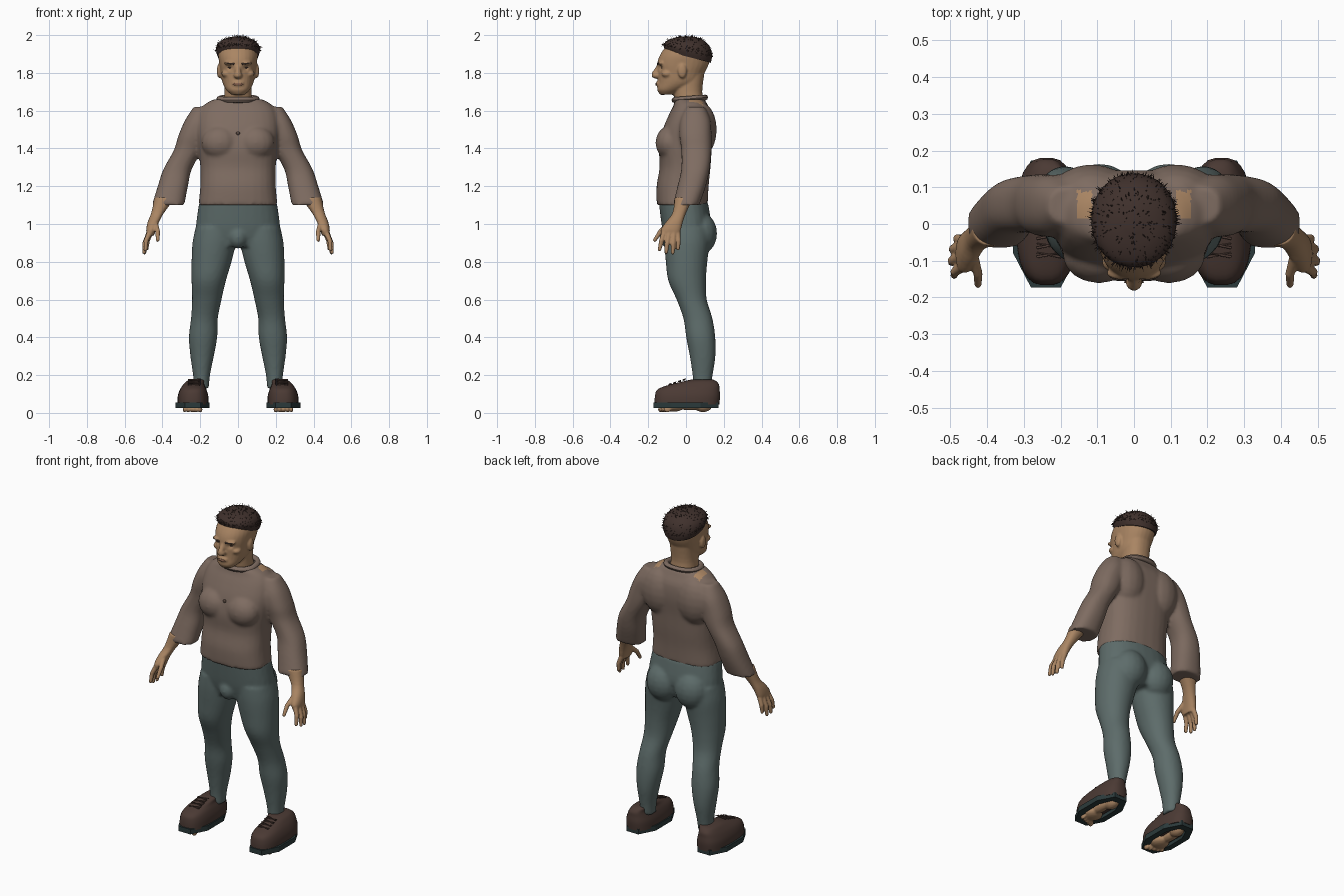
import bpy, bmesh, math, random
from mathutils import Matrix, Vector

random.seed(4)
cube = bpy.data.objects.get("Cube")
if cube:
    bpy.data.objects.remove(cube)


def material(name, r, g, b):
    mat = bpy.data.materials.new(name)
    mat.use_nodes = True
    mat.diffuse_color = (r, g, b, 1)
    for node in mat.node_tree.nodes:
        if node.type == 'BSDF_PRINCIPLED':
            node.inputs["Base Color"].default_value = (r, g, b, 1)
            node.inputs["Roughness"].default_value = .8
    return mat


SKIN = material("skin", .4, .235, .125)
LIP = material("lip", .24, .12, .075)
SHIRT = material("brown shirt", .21, .15, .12)
TRIM = material("dark brown trim", .1, .065, .05)
TROUSERS = material("grey green trousers", .11, .15, .145)
LEATHER = material("shoe leather", .07, .042, .034)
RUBBER = material("dark sole", .024, .042, .043)
HAIR = material("dark hair", .05, .03, .025)


def smooth_rows(rows, steps=4):
    """Interpolate cross-sections with a smooth spline."""
    rows = [Vector(r) for r in rows]
    padded = [rows[0]] + rows + [rows[-1]]
    out = []
    for p, a, b, n in zip(padded, rows, rows[1:], padded[3:]):
        for i in range(steps):
            t = i / steps
            out.append(((a * 2) + (b - p) * t + (p * 2 - a * 5 + b * 4 - n) * t * t
                        + (a * 3 - p - b * 3 + n) * t ** 3) / 2)
    return out + [rows[-1]]


def loft(bm, rows, side=1, sides=28, power=2.3, lean=0, capped=True):
    """Skin level rings given as centre x, y, z and the two half widths."""
    def bend(v):
        return math.copysign(abs(v) ** (2 / power), v)
    rings = []
    for x, y, z, a, b in rows:
        ring = []
        for i in range(sides):
            t = math.tau * (i + .5) / sides
            dy = b * bend(math.sin(t))
            ring.append(bm.verts.new((side * x + a * bend(math.cos(t)), y + dy, z + lean * dy)))
        rings.append(ring)
    for low, high in zip(rings, rings[1:]):
        for i in range(sides):
            j = (i + 1) % sides
            bm.faces.new((low[i], low[j], high[j], high[i]))
    if capped:
        bm.faces.new(rings[0])
        bm.faces.new(rings[-1])


def ball(bm, centre, radii, side=1):
    c = Vector(centre)
    c.x *= side
    bmesh.ops.create_uvsphere(bm, u_segments=16, v_segments=10, radius=1,
                              matrix=Matrix.Translation(c) @ Matrix.Diagonal((*radii, 1)))


def rod(bm, start, end, r1, r2, side=1, segments=10):
    a, b = Vector(start), Vector(end)
    a.x *= side
    b.x *= side
    turn = (b - a).to_track_quat('Z', 'Y').to_matrix().to_4x4()
    bmesh.ops.create_cone(bm, cap_ends=True, segments=segments, radius1=r1, radius2=r2,
                          depth=(b - a).length, matrix=Matrix.Translation((a + b) / 2) @ turn)


def finish(name, bm, mat, voxel=0, relax=3, angle=60):
    bmesh.ops.recalc_face_normals(bm, faces=bm.faces)
    mesh = bpy.data.meshes.new(name)
    bm.to_mesh(mesh)
    bm.free()
    mesh.materials.append(mat)
    obj = bpy.data.objects.new(name, mesh)
    bpy.context.collection.objects.link(obj)
    bpy.ops.object.select_all(action='DESELECT')
    obj.select_set(True)
    bpy.context.view_layer.objects.active = obj
    if voxel:
        fuse = obj.modifiers.new("fuse", 'REMESH')
        fuse.mode = 'VOXEL'
        fuse.voxel_size = voxel
        soft = obj.modifiers.new("soften", 'SMOOTH')
        soft.iterations = relax
        for mod in ("fuse", "soften"):
            bpy.ops.object.modifier_apply(modifier=mod)
    bpy.ops.object.shade_smooth_by_angle(angle=math.radians(angle))
    return obj


# Shirt: torso, chest, shoulder blades and sleeves fused together
bm = bmesh.new()
loft(bm, smooth_rows([
    (0, -.02, 1.1, .21, .135), (0, -.018, 1.2, .2, .138), (0, -.005, 1.3, .2, .135),
    (0, -.003, 1.4, .21, .14), (0, .012, 1.5, .22, .135), (0, .025, 1.58, .21, .115),
    (0, .025, 1.63, .18, .09), (0, .02, 1.66, .13, .08)]), power=2.5)
for s in (1, -1):
    loft(bm, smooth_rows([
        (.37, 0, 1.1, .086, .07), (.345, .03, 1.2, .08, .075), (.32, .05, 1.29, .075, .075),
        (.265, .055, 1.39, .075, .08), (.235, .05, 1.47, .08, .085),
        (.205, .05, 1.55, .075, .08), (.185, .05, 1.62, .05, .05)]), s)
    ball(bm, (.095, -.085, 1.43), (.1, .077, .09), s)
    ball(bm, (.115, .085, 1.5), (.11, .078, .14), s)
shirt = finish("shirt", bm, SHIRT, .01, 5)
# Skin showing through a tear on each shoulder
shirt.data.materials.append(SKIN)
for face in shirt.data.polygons:
    c = face.center
    if .115 < abs(c.x) < .155 and .02 < c.y < .09 and c.z > 1.58:
        face.material_index = 1
hit, spot, normal, index = shirt.ray_cast((0, -1, 1.48), (0, 1, 0))

bm = bmesh.new()
ball(bm, spot, (.01, .006, .01))
finish("chest_button", bm, TRIM)

# Collar: a padded ring, higher at the back
bm = bmesh.new()
collar = []
for i in range(9):
    t = math.tau * i / 8
    collar.append((0, .02, 1.663 + .015 * math.sin(t),
                   .098 + .016 * math.cos(t), .083 + .014 * math.cos(t)))
loft(bm, collar, lean=.08, capped=False)
finish("collar", bm, SHIRT)

# Trousers
bm = bmesh.new()
loft(bm, smooth_rows([
    (0, 0, .88, .17, .1), (0, .002, .94, .215, .12), (0, .002, 1, .222, .132),
    (0, -.015, 1.12, .205, .13)]))
for s in (1, -1):
    loft(bm, smooth_rows([
        (.193, .085, .13, .039, .046), (.193, .088, .2, .045, .053), (.19, .088, .3, .062, .068),
        (.185, .078, .4, .075, .077), (.178, .063, .5, .071, .077), (.165, .03, .6, .078, .08),
        (.155, .006, .7, .091, .1), (.14, .003, .8, .106, .11), (.126, .005, .9, .115, .12),
        (.115, .005, .98, .11, .12)]), s, power=2.1)
    ball(bm, (.095, .08, .95), (.1, .085, .11), s)
ball(bm, (0, -.09, .93), (.05, .05, .06))
finish("trousers", bm, TROUSERS, .01, 4)

# Head: neck, skull, face and ears fused together
bm = bmesh.new()
loft(bm, smooth_rows([(0, .025, 1.62, .08, .075), (0, .01, 1.7, .072, .076),
                      (0, .02, 1.8, .075, .078)]))
loft(bm, smooth_rows([
    (0, -.1, 1.685, .035, .035), (0, -.082, 1.71, .062, .07), (0, -.04, 1.75, .083, .108),
    (0, -.025, 1.8, .092, .123), (0, -.015, 1.85, .1, .137), (0, -.005, 1.9, .103, .13),
    (0, .005, 1.95, .085, .1), (0, .01, 1.98, .04, .05)]), power=2.2)
ball(bm, (0, -.155, 1.787), (.024, .028, .018))
rod(bm, (0, -.14, 1.84), (0, -.168, 1.79), .012, .017)
ball(bm, (0, -.14, 1.742), (.034, .02, .018))
ball(bm, (0, -.125, 1.7), (.03, .02, .018))
for s in (1, -1):
    ball(bm, (.04, -.132, 1.852), (.036, .02, .011), s)
    ball(bm, (.06, -.1, 1.795), (.028, .03, .02), s)
    ball(bm, (.1, -.02, 1.81), (.012, .024, .038), s)
head = finish("head", bm, SKIN, .006, 2)
for v in head.data.vertices:
    if v.co.y < -.08:
        d = (abs(v.co.x) - .042) ** 2 + (v.co.z - 1.828) ** 2
        v.co.y += .014 * math.exp(-d / .0002)


def on_face(x, z):
    return head.ray_cast((x, -1, z), (0, 1, 0))[1]


for s, label in ((1, "left"), (-1, "right")):
    bm = bmesh.new()
    ball(bm, on_face(s * .042, 1.828), (.014, .003, .004))
    finish(label + "_eye", bm, HAIR)
    bm = bmesh.new()
    rod(bm, on_face(s * .02, 1.847), on_face(s * .065, 1.853), .005, .003)
    finish(label + "_eyebrow", bm, TRIM)
bm = bmesh.new()
ball(bm, on_face(0, 1.74), (.028, .004, .007))
finish("lips", bm, LIP)

# Hair: a tilted cap covered in short spikes
bm = bmesh.new()
loft(bm, smooth_rows([(0, .01, 1.885, .106, .122), (0, .01, 1.92, .116, .128),
                      (0, .01, 1.955, .105, .115), (0, .01, 1.98, .07, .078),
                      (0, .01, 1.993, .02, .025)]), power=2.1)
for v in bm.verts:
    v.co.z -= .26 * (v.co.y - .01) * min(1, (2 - v.co.z) / .1)
finish("hair_cap", bm, HAIR)
bm = bmesh.new()
for i in range(750):
    t = random.uniform(0, math.tau)
    h = random.random() ** 1.6
    w = math.sqrt(1 - h * h)
    out = Vector((w * math.cos(t), w * math.sin(t), h))
    base = Vector((.11 * out.x, .01 + .121 * out.y, 1.915 + .073 * h - .03 * out.y * (1 - h)))
    jitter = Vector([random.uniform(-.5, .5) for k in range(3)])
    rod(bm, base, base + (out + jitter) * random.uniform(.009, .018), .003, 0, segments=3)
finish("hair_spikes", bm, HAIR)

# Fingers and thumb: base, knuckle and tip
FINGERS = [((.465, -.115, .96), (.487, -.13, .91), (.49, -.14, .865)),
           ((.472, -.09, .95), (.495, -.1, .895), (.497, -.105, .85)),
           ((.472, -.065, .95), (.492, -.068, .895), (.495, -.07, .848)),
           ((.462, -.045, .96), (.48, -.04, .91), (.483, -.042, .87)),
           ((.44, -.08, 1.01), (.425, -.135, .96), (.425, -.165, .915))]
for s, label in ((1, "left_"), (-1, "right_")):
    # Forearm and hand
    bm = bmesh.new()
    loft(bm, smooth_rows([
        (.464, -.082, .94, .02, .045), (.46, -.08, .97, .026, .053), (.448, -.062, 1.01, .03, .045),
        (.425, -.035, 1.06, .034, .036), (.385, -.01, 1.14, .055, .05)]), s)
    for root, knuckle, tip in FINGERS:
        rod(bm, root, knuckle, .015, .013, s)
        rod(bm, knuckle, tip, .013, .01, s)
        ball(bm, knuckle, (.013, .013, .013), s)
        ball(bm, tip, (.01, .01, .01), s)
    finish(label + "hand", bm, SKIN, .005, 2)

    # Foot, seen under the open sole
    bm = bmesh.new()
    ball(bm, (.235, .09, .04), (.036, .05, .036), s)
    ball(bm, (.248, .02, .04), (.03, .08, .026), s)
    ball(bm, (.24, -.065, .034), (.053, .055, .028), s)
    for i in range(5):
        ball(bm, (.2 + .021 * i, -.13 + .008 * i, .018), (.012 - .001 * i, .02, .016), s)
    finish(label + "foot", bm, SKIN, .006, 2)

    # Shoe upper
    bm = bmesh.new()
    loft(bm, smooth_rows([
        (.238, .005, .045, .083, .172), (.238, .008, .09, .081, .173), (.237, .014, .125, .07, .164),
        (.234, .045, .15, .056, .13), (.225, .075, .168, .047, .085),
        (.215, .085, .176, .035, .06)]), s, power=2.7)
    finish(label + "shoe_upper", bm, LEATHER)

    # Sole: an angular ring
    bm = bmesh.new()
    profile = [(.05, .06, .14), (.025, .06, .14), (.025, .097, .186), (.055, .097, .186),
               (.055, .06, .14)]
    loft(bm, [(.24, 0, z, a, b) for z, a, b in profile], s, sides=8, power=2.2, capped=False)
    finish(label + "shoe_sole", bm, RUBBER, angle=25)

    # Laces crossing the instep
    bm = bmesh.new()
    for i in range(4):
        y, z = -.09 + .025 * i, .15 + .008 * i
        rod(bm, (.2, y, z), (.265, y + .012, z), .004, .002, s, 6)
        rod(bm, (.265, y, z), (.195, y + .012, z + .006), .004, .002, s, 6)
    finish(label + "laces", bm, LEATHER)
